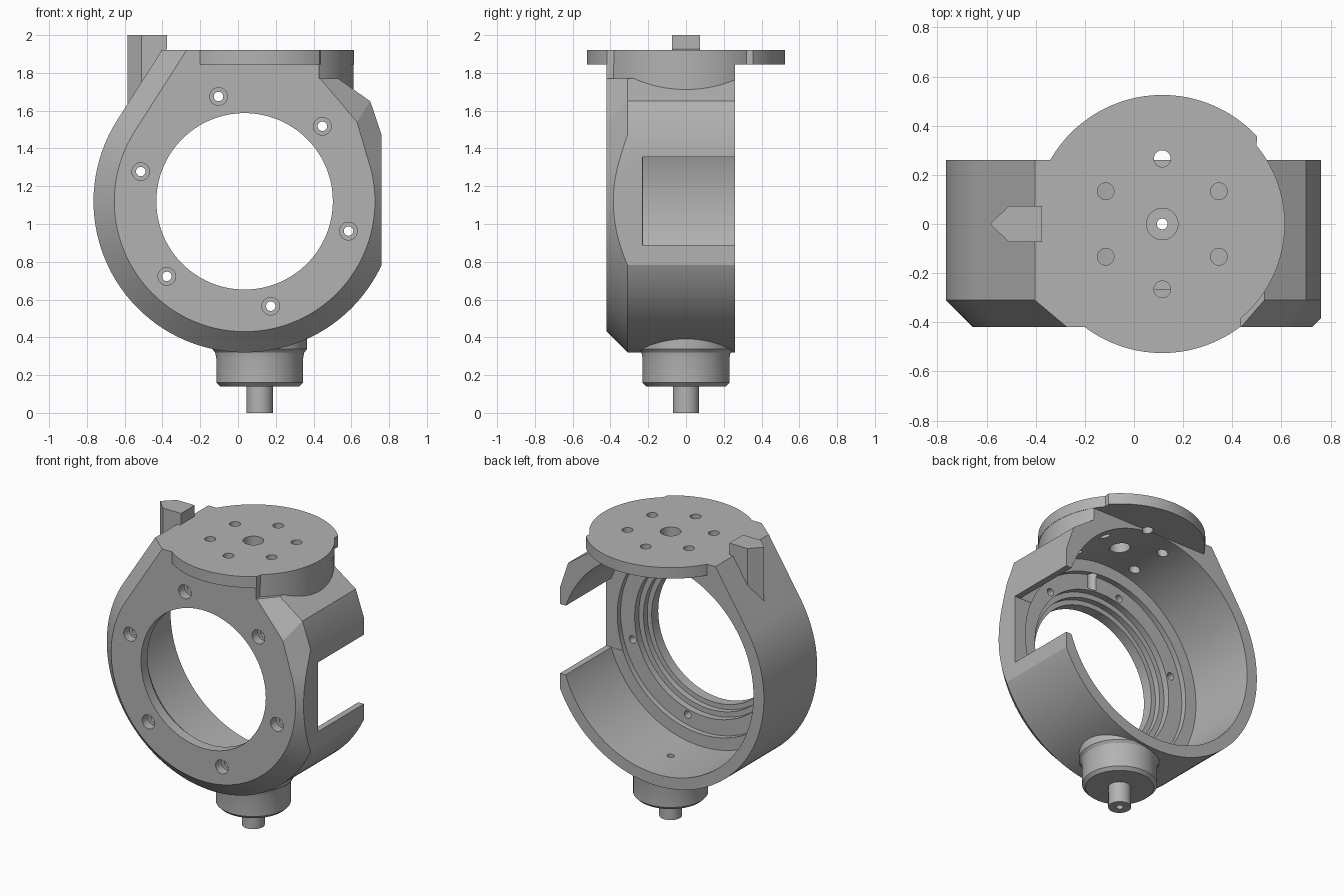
import bpy, bmesh, math
from mathutils import Vector, Matrix

if "Cube" in bpy.data.objects:
    bpy.data.objects.remove(bpy.data.objects["Cube"])

CX, CZ = 0.035, 1.12        # ring axis (runs along y)
PX = 0.115                  # vertical axis of disc and stem
Y0, Y1 = -0.42, 0.26        # front and back of the housing

grey = bpy.data.materials.new("grey metal")
grey.diffuse_color = (0.45, 0.45, 0.45, 1)
grey.use_nodes = True
grey.node_tree.nodes["Principled BSDF"].inputs["Base Color"].default_value = grey.diffuse_color


def make(name, bm, clips=()):
    """Turn a bmesh into an object; each clip plane keeps the side behind its normal."""
    for co, no in clips:
        r = bmesh.ops.bisect_plane(bm, geom=bm.verts[:] + bm.edges[:] + bm.faces[:],
                                   plane_co=co, plane_no=no, clear_outer=True)
        edges = [e for e in r["geom_cut"] if isinstance(e, bmesh.types.BMEdge)]
        bmesh.ops.edgeloop_fill(bm, edges=edges)
    bmesh.ops.recalc_face_normals(bm, faces=bm.faces)
    me = bpy.data.meshes.new(name)
    bm.to_mesh(me)
    bm.free()
    me.materials.append(grey)
    ob = bpy.data.objects.new(name, me)
    bpy.context.collection.objects.link(ob)
    return ob


def loft(name, loops, clips=()):
    """Skin equal-length closed loops and cap both ends."""
    bm = bmesh.new()
    rings = [[bm.verts.new(p) for p in loop] for loop in loops]
    n = len(rings[0])
    for a, b in zip(rings, rings[1:]):
        for i in range(n):
            j = (i + 1) % n
            bm.faces.new((a[i], a[j], b[j], b[i]))
    bm.faces.new(rings[0])
    bm.faces.new(rings[-1])
    return make(name, bm, clips)


def lathe(name, profile, centre, along_y=False, n=64, clips=()):
    """Revolve (radius, height) points about a vertical axis or the y direction."""
    loops = []
    for r, h in profile:
        ring = []
        for i in range(n):
            a = 2 * math.pi * i / n
            u, v = centre[0] + r * math.cos(a), centre[1] + r * math.sin(a)
            ring.append((u, h, v) if along_y else (u, v, h))
        loops.append(ring)
    return loft(name, loops, clips)


def box(name, lo, hi):
    bm = bmesh.new()
    size = Vector(hi) - Vector(lo)
    mid = (Vector(hi) + Vector(lo)) / 2
    bmesh.ops.create_cube(bm, size=1, matrix=Matrix.Translation(mid) @ Matrix.Diagonal((*size, 1)))
    return make(name, bm)


def combine(target, tool, op):
    m = target.modifiers.new(op, "BOOLEAN")
    m.operation, m.object, m.solver = op, tool, "EXACT"
    bpy.context.view_layer.objects.active = target
    bpy.ops.object.modifier_apply(modifier=m.name)
    bpy.data.objects.remove(tool, do_unlink=True)


# Housing: round shell with sloped shoulders and a chamfered front
def outline(r, y, extra):
    a0, a1, steps = math.radians(147.7), math.radians(379.4), 72
    pts = [extra[0]]
    for i in range(steps + 1):
        a = a0 + (a1 - a0) * i / steps
        pts.append((CX + r * math.cos(a), CZ + r * math.sin(a)))
    pts += extra[1:]
    return [(x, y, z) for x, z in pts]


outer = [(-0.403, 1.92), (0.70, 1.65), (0.53, 1.77), (0.435, 1.77), (0.435, 1.92)]
inner = [(-0.272, 1.92), (0.63, 1.54), (0.435, 1.77), (0.43, 1.77), (0.43, 1.92)]
housing = loft("housing", [outline(0.69, Y0, inner), outline(0.80, Y0 + 0.11, outer),
                           outline(0.80, Y1, outer)],
               clips=[((0.76, 0, 0), (1, 0, 0))])

# Boss under the disc, merging into the right shoulder
combine(housing, lathe("boss", [(0.497, 1.6), (0.497, 1.90)], (PX, 0), n=128,
                       clips=[((0, Y0 + 0.001, 0), (0, -1, 0)), ((0, Y1 - 0.001, 0), (0, 1, 0))]), "UNION")

# Mounting disc, slightly trimmed on the right
disc = lathe("disc", [(0.525, 1.845), (0.525, 1.92)], (PX, 0), n=128,
             clips=[((0.467, -0.03, 0), (0.73, -0.065, 0))])
combine(disc, lathe("trimmed_disc", [(0.499, 1.845), (0.499, 1.92)], (PX, 0), n=128), "UNION")
combine(housing, disc, "UNION")

# Pointed locating prong on the left shoulder
plan = [(-0.585, 0), (-0.51, -0.073), (-0.375, -0.073), (-0.375, 0.073), (-0.51, 0.073)]
combine(housing, loft("prong", [[(x, y, 1.628 + 1.58 * (x + 0.585) - 0.03) for x, y in plan],
                                [(x, y, 2.0) for x, y in plan]]), "UNION")

# Lower stem with a flared root, and its pin
stem = [(0.07, 0), (0.07, 0.14), (0.21, 0.14), (0.23, 0.16), (0.23, 0.29),
        (0.236, 0.32), (0.25, 0.337), (0.25, 0.42)]
combine(housing, lathe("stem", stem, (PX, 0)), "UNION")

# Stepped bore, open at the back
bore = [(0.467, -0.5), (0.467, -0.35), (0.50, -0.35), (0.50, -0.31), (0.535, -0.31),
        (0.535, -0.265), (0.64, -0.265), (0.64, -0.228), (0.722, -0.228), (0.722, 0.4)]
combine(housing, lathe("bore_cutter", bore, (CX, CZ), True, 128), "DIFFERENCE")

# Side window
combine(housing, box("window_cutter", (0.5, -0.23, 0.888), (1, 0.4, 1.356)), "DIFFERENCE")

# Counterbored screw holes in the front face
for k in range(6):
    a = math.radians(104 + 60 * k)
    c = (CX + 0.572 * math.cos(a), CZ + 0.572 * math.sin(a))
    combine(housing, lathe("screw_cutter", [(0.047, -0.5), (0.047, -0.36), (0.025, -0.36), (0.025, -0.2)],
                           c, True, 24), "DIFFERENCE")

# Disc holes: centre plus a ring of six
combine(housing, lathe("centre_cutter", [(0.064, 1.7), (0.064, 2.1)], (PX, 0), n=32), "DIFFERENCE")
for k in range(6):
    a = math.radians(30 + 60 * k)
    c = (PX + 0.266 * math.cos(a), 0.266 * math.sin(a))
    combine(housing, lathe("disc_hole_cutter", [(0.034, 1.66), (0.034, 2.1)], c, n=24), "DIFFERENCE")

# Small passage through the stem
combine(housing, lathe("passage_cutter", [(0.022, -0.1), (0.022, 0.6)], (PX, 0), n=24), "DIFFERENCE")

# Smooth the round surfaces, keep machined edges crisp
bpy.ops.object.select_all(action="DESELECT")
housing.select_set(True)
bpy.context.view_layer.objects.active = housing
bpy.ops.object.shade_smooth_by_angle(angle=math.radians(20))
